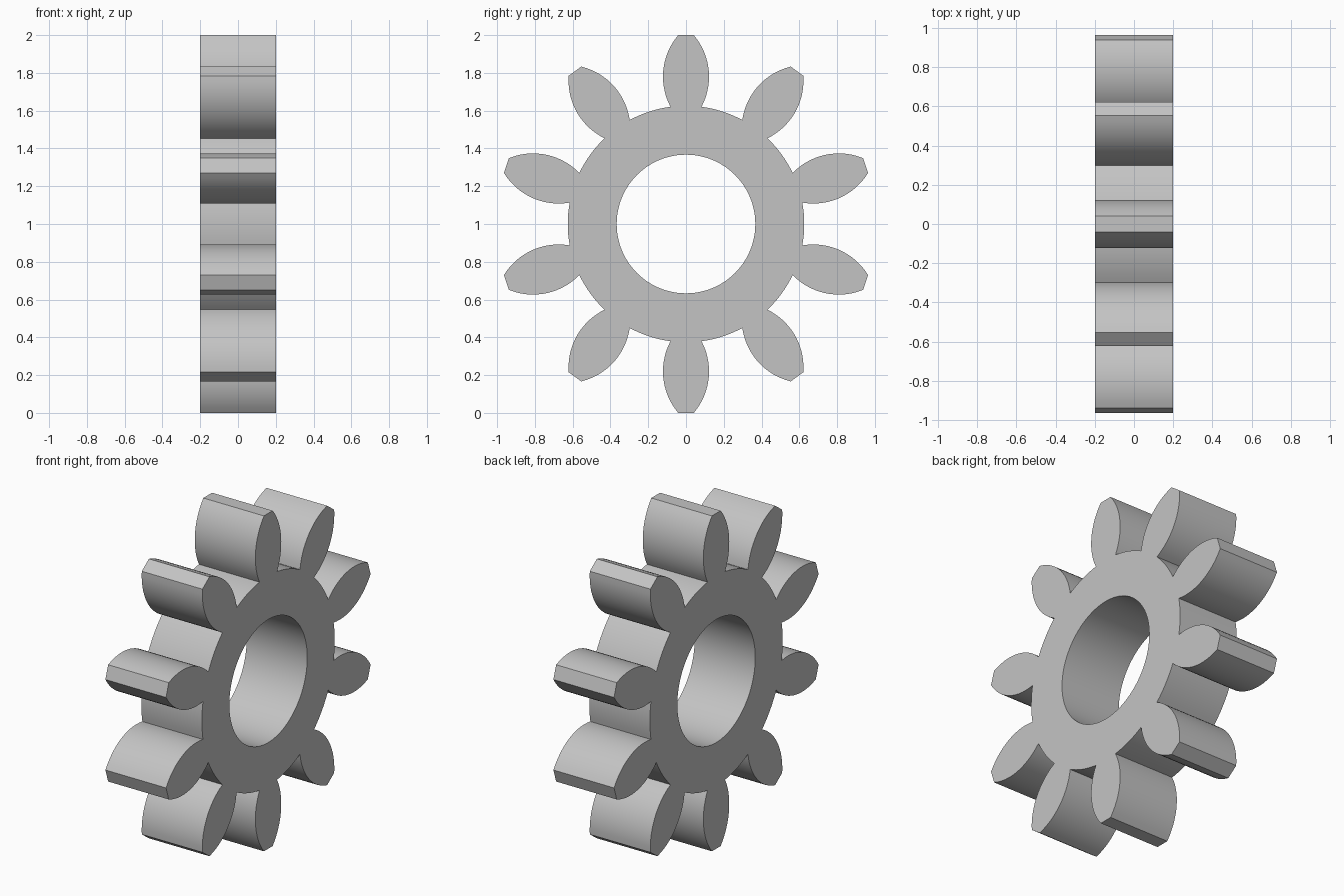
import bpy, bmesh, math
from mathutils import Vector

TEETH = 10
WIDTH = 0.4
BORE, ROOT, TIP = 0.367, 0.626, 1.0
BULGE_R, BULGE_W, FLANK = 0.78, 0.122, 0.34   # widest point and flank arc radius

cube = bpy.data.objects.get("Cube")
if cube:
    bpy.data.objects.remove(cube, do_unlink=True)

grey = bpy.data.materials.new("plain grey")
grey.use_nodes = True
grey.diffuse_color = (0.55, 0.55, 0.55, 1)
grey.node_tree.nodes["Principled BSDF"].inputs["Base Color"].default_value = grey.diffuse_color


def half_width(r):
    """Tooth half width at distance r from the axle."""
    return BULGE_W - FLANK + math.sqrt(FLANK ** 2 - (r - BULGE_R) ** 2)


def polar(r, a):
    return Vector((-WIDTH / 2, r * math.cos(a), 1 + r * math.sin(a)))


def gear_outline(flank_steps=14, root_steps=8):
    base = math.sqrt(ROOT ** 2 - half_width(0.62) ** 2)
    radii = [base + (TIP - base) * i / flank_steps for i in range(flank_steps + 1)]
    flank = [(r, half_width(r)) for r in radii]
    tooth = [(r, -w) for r, w in flank] + [(r, w) for r, w in reversed(flank)]
    pitch = 2 * math.pi / TEETH
    base_angle = math.atan2(flank[0][1], flank[0][0])
    points = []
    for k in range(TEETH):
        a = math.pi / 2 + k * pitch
        points += [polar(math.hypot(r, w), a + math.atan2(w, r)) for r, w in tooth]
        # root arc to the next tooth
        gap = pitch - 2 * base_angle
        points += [polar(ROOT, a + base_angle + gap * i / root_steps)
                   for i in range(1, root_steps)]
    return points


def add_loop(bm, points):
    verts = [bm.verts.new(p) for p in points]
    return [bm.edges.new((v, verts[i - 1])) for i, v in enumerate(verts)]


# Gear wheel: toothed outline with a round bore, extruded along the axle
bm = bmesh.new()
edges = add_loop(bm, gear_outline())
edges += add_loop(bm, [polar(BORE, 2 * math.pi * i / 96) for i in range(96)])
bmesh.ops.triangle_fill(bm, edges=edges, use_beauty=True, normal=(1, 0, 0))
side = bmesh.ops.extrude_face_region(bm, geom=bm.faces[:], use_keep_orig=True)
bmesh.ops.translate(bm, vec=(WIDTH, 0, 0),
                    verts=[g for g in side["geom"] if isinstance(g, bmesh.types.BMVert)])
bmesh.ops.recalc_face_normals(bm, faces=bm.faces[:])
mesh = bpy.data.meshes.new("gear_wheel")
bm.to_mesh(mesh)
bm.free()
mesh.materials.append(grey)
gear = bpy.data.objects.new("gear_wheel", mesh)
bpy.context.collection.objects.link(gear)

bpy.ops.object.select_all(action='DESELECT')
gear.select_set(True)
bpy.context.view_layer.objects.active = gear
bpy.ops.object.shade_smooth_by_angle(angle=math.radians(25))
